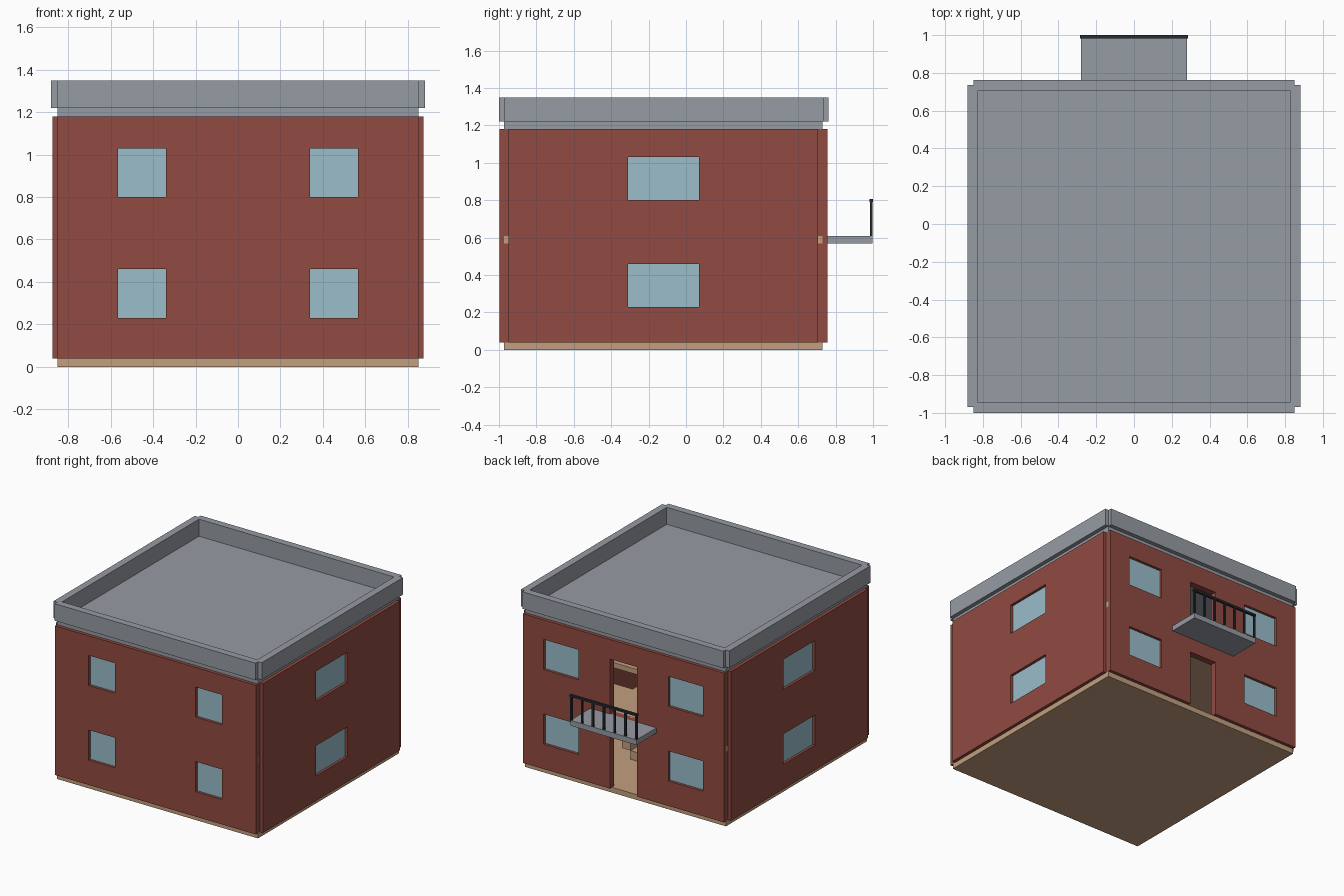
import bpy, bmesh, math
from mathutils import Matrix, Vector

if "Cube" in bpy.data.objects:
    bpy.data.objects.remove(bpy.data.objects["Cube"])


def material(name, rgb):
    m = bpy.data.materials.new(name)
    m.diffuse_color = (*rgb, 1)
    m.use_nodes = True
    m.node_tree.nodes["Principled BSDF"].inputs["Base Color"].default_value = m.diffuse_color
    return m


BRICK = material("brick_red", (0.280, 0.070, 0.052))
GREY = material("concrete_grey", (0.305, 0.330, 0.370))
TAN = material("floor_tan", (0.540, 0.345, 0.210))
GLASS = material("window_blue", (0.320, 0.510, 0.595))
IRON = material("iron_black", (0.020, 0.024, 0.030))


def make_object(name, bm, mat):
    mesh = bpy.data.meshes.new(name)
    bm.to_mesh(mesh)
    bm.free()
    mesh.materials.append(mat)
    ob = bpy.data.objects.new(name, mesh)
    bpy.context.collection.objects.link(ob)
    return ob


def box(name, x, y, z, mat):
    """Box from three (low, high) ranges."""
    bm = bmesh.new()
    bmesh.ops.create_cube(bm, size=1)
    for v in bm.verts:
        v.co = [(a + b) / 2 + c * (b - a) for (a, b), c in zip((x, y, z), v.co)]
    return make_object(name, bm, mat)


def panel(name, u, v, holes, thick, matrix, mat):
    """Flat u-v panel with rectangular holes (u0, u1, v0, v1), thickened about its plane."""
    us = sorted({*u, *(c for h in holes for c in h[:2])})
    vs = sorted({*v, *(c for h in holes for c in h[2:])})
    bm = bmesh.new()
    for u0, u1 in zip(us, us[1:]):
        for v0, v1 in zip(vs, vs[1:]):
            cu, cv = (u0 + u1) / 2, (v0 + v1) / 2
            if any(h[0] < cu < h[1] and h[2] < cv < h[3] for h in holes):
                continue
            bm.faces.new([bm.verts.new((a, b, 0)) for a, b in
                          ((u0, v0), (u1, v0), (u1, v1), (u0, v1))])
    bmesh.ops.remove_doubles(bm, verts=bm.verts[:], dist=1e-5)
    bm.transform(matrix)
    bm.normal_update()
    ob = make_object(name, bm, mat)
    mod = ob.modifiers.new("thickness", "SOLIDIFY")
    mod.thickness = thick
    mod.offset = 0
    return ob


def upright(axis, pos):
    """Matrix standing a u-v panel up: u along x (axis 'y') or along y (axis 'x')."""
    if axis == "y":
        return Matrix(((1, 0, 0, 0), (0, 0, -1, pos), (0, 1, 0, 0), (0, 0, 0, 1)))
    return Matrix(((0, 0, 1, pos), (1, 0, 0, 0), (0, 1, 0, 0), (0, 0, 0, 1)))


W, Y0, Y1 = 0.85, -0.973, 0.731          # slab outline, also the wall centre lines
T = 0.05                                 # wall thickness
LEVELS = ((0.23, 0.46), (0.80, 1.03))    # window heights per storey
DOORS = ((0.04, 0.46), (0.61, 1.03))

# Slabs: ground, middle with stair opening, roof
box("ground_slab", (-W, W), (Y0, Y1), (0, 0.04), TAN)
panel("middle_slab", (-W, W), (Y0, Y1), [(0.22, 0.80, 0.05, 0.33)], 0.04,
      Matrix.Translation((0, 0, 0.59)), TAN)
box("roof_slab", (-W, W), (Y0, Y1), (1.18, 1.22), GREY)

# Brick walls with window and door openings, and their panes
pairs = lambda a, b: [(-b, -a), (a, b)]
walls = (
    ("front", "y", Y0, (-W, W), pairs(0.34, 0.565), False),
    ("back", "y", Y1, (-W, W), pairs(0.38, 0.675), True),
    ("left", "x", -W, (Y0 + T / 2, Y1 - T / 2), [(-0.31, 0.07)], False),
    ("right", "x", W, (Y0 + T / 2, Y1 - T / 2), [(-0.31, 0.07)], False),
)
for side, axis, pos, u, openings, has_doors in walls:
    windows = [(*o, *lv) for o in openings for lv in LEVELS]
    doors = [(-0.115, 0.115, *d) for d in DOORS] if has_doors else []
    m = upright(axis, pos)
    panel(side + "_wall", u, (0.04, 1.18), windows + doors, T, m, BRICK)
    for i, (a, b, c, d) in enumerate(windows):
        panel(f"{side}_window_pane_{i + 1}", (a, b), (c, d), [], 0.009, m, GLASS)

# Roof parapet: long runs front and back, side runs between
P = 0.055
PZ = (1.22, 1.35)
for side, y in (("front", Y0), ("back", Y1 + 0.004)):
    box(side + "_parapet", (-W, W), (y - P / 2, y + P / 2), PZ, GREY)
for side, x in (("left", -W - 0.003), ("right", W + 0.003)):
    box(side + "_parapet", (x - P / 2, x + P / 2), (Y0 + 0.003, Y1 + 0.004), PZ, GREY)

# Balcony with iron railing
box("balcony_slab", (-0.28, 0.28), (Y1 + T / 2, 0.998), (0.57, 0.61), GREY)
box("balcony_top_rail", (-0.285, 0.285), (0.982, 1.0), (0.79, 0.806), IRON)
for i in range(7):
    x = -0.275 + i * 0.55 / 6
    box(f"balcony_post_{i + 1}", (x - 0.007, x + 0.007), (0.984, 0.998), (0.61, 0.795), IRON)

# Inside staircase rising to the stair opening
STEPS = 8
for i in range(STEPS):
    x = 0.20 + i * 0.072
    top = 0.04 + (i + 1) * 0.53 / STEPS
    box(f"stair_step_{i + 1}", (x, x + 0.072), (0.06, 0.28), (top - 0.066, top), TAN)
